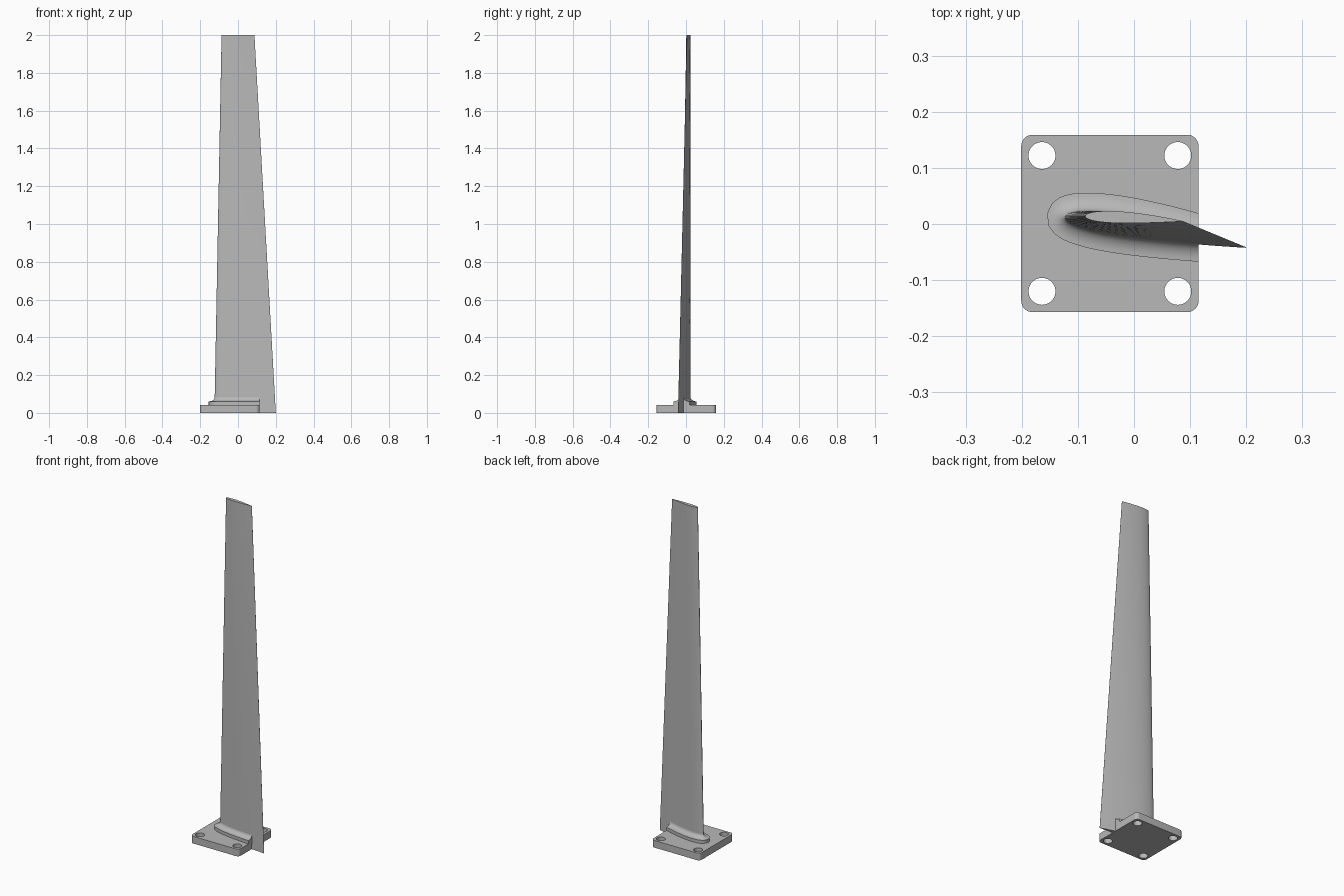
import bpy, bmesh
from math import sin, cos, pi
from mathutils import Vector

cube = bpy.data.objects.get("Cube")
if cube:
    bpy.data.objects.remove(cube, do_unlink=True)

metal = bpy.data.materials.new("grey_metal")
metal.use_nodes = True
grey = (0.48, 0.48, 0.48, 1)
metal.diffuse_color = grey
metal.node_tree.nodes["Principled BSDF"].inputs["Base Color"].default_value = grey

HEIGHT = 2.0
PLATE_X = (-0.201, 0.115)
PLATE_Y = (-0.157, 0.159)
PLATE_TOP = 0.042
PAD_TOP = 0.061
FILLET_TOP = 0.083
OFFSET = 0.032
N = 28


def section(z):
    """Airfoil outline at height z: trailing edge, back, nose, front."""
    t = z / HEIGHT
    nose = Vector((-0.125, 0.013)).lerp(Vector((-0.087, 0.014)), t)
    tail = Vector((0.2, -0.042)).lerp(Vector((0.087, 0.005)), t)
    chord = tail - nose
    normal = Vector((-chord.y, chord.x)).normalized()
    size = chord.length

    def point(i, side):
        u = (1 - cos(pi * i / N)) / 2
        half = 0.6 * (0.2969 * u ** 0.5 - 0.126 * u - 0.3516 * u**2
                      + 0.2843 * u**3 - 0.1015 * u**4)
        camber = 0.03 * u * (1 - u)
        return nose + chord * u + normal * size * (camber + side * half)

    return ([point(i, 1) for i in range(N, -1, -1)]
            + [point(i, -1) for i in range(1, N + 1)])


def grow(outline, d):
    """Move an outline outwards along its normals."""
    out = []
    for i, p in enumerate(outline):
        a = outline[max(i - 1, 0)]
        b = outline[min(i + 1, len(outline) - 1)]
        tangent = (b - a).normalized()
        out.append(p + Vector((tangent.y, -tangent.x)) * d)
    return out


def loft(name, rings, cut_x=None):
    """Skin closed rings of (outline, z), cap the ends, optionally trim at x."""
    bm = bmesh.new()
    loops = [[bm.verts.new((p.x, p.y, z)) for p in outline] for outline, z in rings]
    count = len(loops[0])
    for lo, hi in zip(loops, loops[1:]):
        for i in range(count):
            j = (i + 1) % count
            bm.faces.new((lo[i], lo[j], hi[j], hi[i]))
    bm.faces.new(loops[0][::-1])
    bm.faces.new(loops[-1])
    if cut_x is not None:
        bmesh.ops.bisect_plane(bm, geom=bm.verts[:] + bm.edges[:] + bm.faces[:],
                               plane_co=(cut_x, 0, 0), plane_no=(1, 0, 0),
                               clear_outer=True)
        rim = [e for e in bm.edges if e.is_boundary]
        bmesh.ops.holes_fill(bm, edges=rim, sides=0)
    bmesh.ops.recalc_face_normals(bm, faces=bm.faces[:])
    mesh = bpy.data.meshes.new(name)
    bm.to_mesh(mesh)
    bm.free()
    obj = bpy.data.objects.new(name, mesh)
    bpy.context.collection.objects.link(obj)
    finish(obj)
    return obj


def finish(obj):
    obj.data.materials.clear()
    obj.data.materials.append(metal)
    bpy.ops.object.select_all(action='DESELECT')
    obj.select_set(True)
    bpy.context.view_layer.objects.active = obj
    bpy.ops.object.shade_smooth_by_angle(angle=0.6)


def arc(cx, cy, r, start, end, steps):
    angles = [start + (end - start) * i / steps for i in range(steps + 1)]
    return [(cx + r * cos(a), cy + r * sin(a)) for a in angles]


# Tapered, twisted blade
loft("blade", [(section(HEIGHT * i / 16), HEIGHT * i / 16) for i in range(17)])

# Raised pad with a concave fillet running up to the blade
root = section(FILLET_TOP)
pad_rings = [(grow(root, OFFSET), PLATE_TOP - 0.01)]
for i in range(9):
    a = pi / 2 * i / 8
    pad_rings.append((grow(root, OFFSET * (1 - sin(a))),
                      PAD_TOP + (FILLET_TOP - PAD_TOP) * (1 - cos(a))))
loft("root_fillet", pad_rings, PLATE_X[1])

# Mounting plate: rounded rectangle with four bolt holes
radius = 0.02
(x0, x1), (y0, y1) = PLATE_X, PLATE_Y
corners = [(x1 - radius, y1 - radius), (x0 + radius, y1 - radius),
           (x0 + radius, y0 + radius), (x1 - radius, y0 + radius)]
outlines = [[p for k, (cx, cy) in enumerate(corners)
             for p in arc(cx, cy, radius, k * pi / 2, (k + 1) * pi / 2, 8)]]
inset = 0.037
for hx in (x0 + inset, x1 - inset):
    for hy in (y0 + inset, y1 - inset):
        outlines.append(arc(hx, hy, 0.024, 0, 2 * pi, 40)[:-1])

curve = bpy.data.curves.new("mounting_plate", 'CURVE')
curve.dimensions = '2D'
curve.fill_mode = 'BOTH'
curve.extrude = PLATE_TOP / 2
for outline in outlines:
    spline = curve.splines.new('POLY')
    spline.points.add(len(outline) - 1)
    for pt, (x, y) in zip(spline.points, outline):
        pt.co = (x, y, 0, 1)
    spline.use_cyclic_u = True
plate = bpy.data.objects.new("mounting_plate", curve)
plate.location.z = PLATE_TOP / 2
bpy.context.collection.objects.link(plate)
bpy.ops.object.select_all(action='DESELECT')
plate.select_set(True)
bpy.context.view_layer.objects.active = plate
bpy.ops.object.convert(target='MESH')
plate = bpy.context.view_layer.objects.active
bm = bmesh.new()
bm.from_mesh(plate.data)
bmesh.ops.remove_doubles(bm, verts=bm.verts[:], dist=0.0001)
bmesh.ops.recalc_face_normals(bm, faces=bm.faces[:])
bm.to_mesh(plate.data)
bm.free()
finish(plate)
